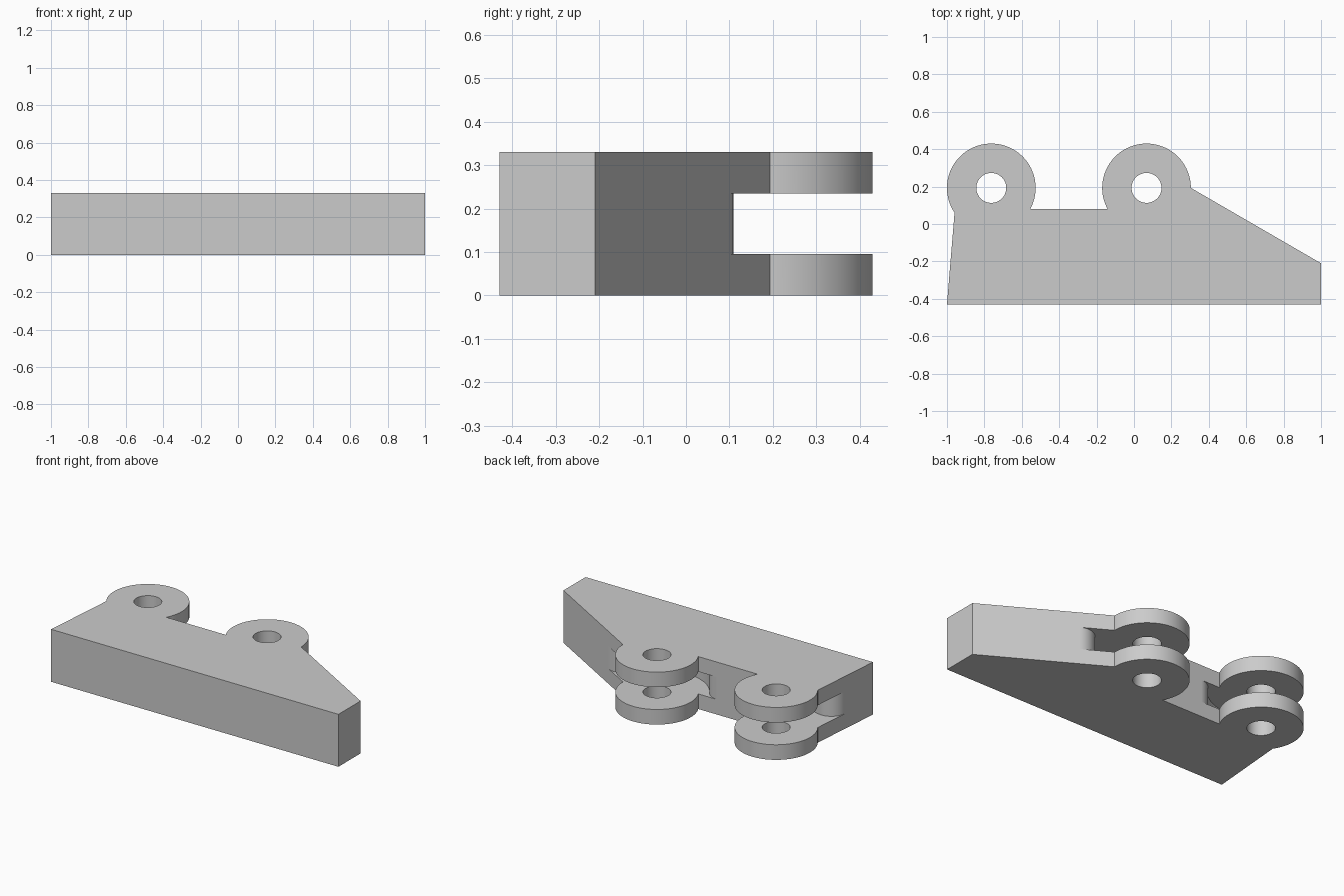
import bpy, bmesh, math
from mathutils import Vector

cube = bpy.data.objects.get("Cube")
if cube:
    bpy.data.objects.remove(cube, do_unlink=True)

HEIGHT = 0.33
SLOT_LOW, SLOT_HIGH = 0.095, 0.235
LUG_R, HOLE_R = 0.237, 0.08
CLEAR_R, FILLET_R = 0.30, 0.10
LEFT_LUG, RIGHT_LUG = Vector((0.067, 0.193)), Vector((-0.763, 0.193))

grey = bpy.data.materials.new("plain_grey")
grey.use_nodes = True
grey.diffuse_color = (0.6, 0.6, 0.6, 1)
grey.node_tree.nodes["Principled BSDF"].inputs["Base Color"].default_value = (0.6, 0.6, 0.6, 1)


def arc(centre, radius, start, end, steps):
    """Points on an arc, angles in radians."""
    return [centre + radius * Vector((math.cos(a), math.sin(a)))
            for a in (start + (end - start) * i / steps for i in range(steps + 1))]


def short_arc(centre, radius, from_dir, to_dir, steps):
    start = math.atan2(from_dir.y, from_dir.x)
    turn = math.atan2(to_dir.y, to_dir.x) - start
    turn = (turn + math.pi) % math.tau - math.pi
    return arc(centre, radius, start, start + turn, steps)


def prism(name, points, low, high):
    """Extrude a closed outline between two heights."""
    bm = bmesh.new()
    face = bm.faces.new([bm.verts.new((p.x, p.y, low)) for p in points])
    top = bmesh.ops.extrude_face_region(bm, geom=[face])["geom"]
    verts = [g for g in top if isinstance(g, bmesh.types.BMVert)]
    bmesh.ops.translate(bm, verts=verts, vec=(0, 0, high - low))
    bmesh.ops.recalc_face_normals(bm, faces=bm.faces)
    mesh = bpy.data.meshes.new(name)
    bm.to_mesh(mesh)
    bm.free()
    mesh.materials.append(grey)
    obj = bpy.data.objects.new(name, mesh)
    bpy.context.collection.objects.link(obj)
    return obj


def fillet(lug, start, end, normal):
    """Centre of the rounding between an outer wall and the clearance circle."""
    along = (end - start).normalized()
    inner = start - normal * FILLET_R
    offset = lug - inner
    foot = offset.dot(along)
    gap = (offset - along * foot).length
    return inner + along * (foot + math.sqrt((CLEAR_R + FILLET_R) ** 2 - gap ** 2))


def slot_outline(lug, wall_a, wall_b):
    """Clearance pocket around a lug, with rounded mouths on both walls."""
    (a0, a1), (b0, b1) = wall_a, wall_b
    da, db = (a1 - a0).normalized(), (b1 - b0).normalized()
    na, nb = Vector((da.y, -da.x)), Vector((-db.y, db.x))
    fa, fb = fillet(lug, a0, a1, na), fillet(lug, b0, b1, nb)
    pts = [fa + na * 0.7]
    pts += short_arc(fa, FILLET_R, na, lug - fa, 20)
    pts += short_arc(lug, CLEAR_R, fa - lug, fb - lug, 40)[1:-1]
    pts += short_arc(fb, FILLET_R, lug - fb, nb, 20)
    pts += [fb + nb * 0.7, Vector((fb.x + nb.x * 0.7, 1)), Vector((fa.x + na.x * 0.7, 1))]
    # drop repeated corner points
    return [p for i, p in enumerate(pts) if (p - pts[i - 1]).length > 1e-4]


# Bracket outline: straight base, sloped end and two round lugs
corners = [Vector((-1, -0.43)), Vector((1, -0.43)), Vector((1, -0.21))]
left_arc = arc(LEFT_LUG, LUG_R, 0, math.radians(208.5), 64)
right_arc = arc(RIGHT_LUG, LUG_R, math.radians(-28.5), math.radians(214), 72)
bracket = prism("clevis_bracket", corners + left_arc + right_arc, 0, HEIGHT)

# Pin holes and fork slots
cutters = []
for side, lug in (("left", LEFT_LUG), ("right", RIGHT_LUG)):
    ring = arc(lug, HOLE_R, 0, math.tau, 48)[:-1]
    cutters.append(prism(side + "_pin_hole_cutter", ring, -0.1, HEIGHT + 0.1))
saddle_a, saddle_b = left_arc[-1], right_arc[0]
cutters.append(prism("left_slot_cutter", slot_outline(
    LEFT_LUG, (saddle_a, saddle_b), (left_arc[0], corners[2])), SLOT_LOW, SLOT_HIGH))
cutters.append(prism("right_slot_cutter", slot_outline(
    RIGHT_LUG, (right_arc[-1], corners[0]), (saddle_b, saddle_a)), SLOT_LOW, SLOT_HIGH))

for obj in bpy.context.selected_objects:
    obj.select_set(False)
bpy.context.view_layer.objects.active = bracket
bracket.select_set(True)
for cutter in cutters:
    cutter.hide_render = True
    mod = bracket.modifiers.new(cutter.name, "BOOLEAN")
    mod.operation = "DIFFERENCE"
    mod.solver = "EXACT"
    mod.object = cutter
    bpy.ops.object.modifier_apply(modifier=mod.name)
    bpy.data.objects.remove(cutter, do_unlink=True)

# Smooth curved walls, crisp edges
bpy.ops.object.shade_smooth_by_angle(angle=math.radians(25))
weighted = bracket.modifiers.new("flat_wall_normals", "WEIGHTED_NORMAL")
weighted.keep_sharp = True
